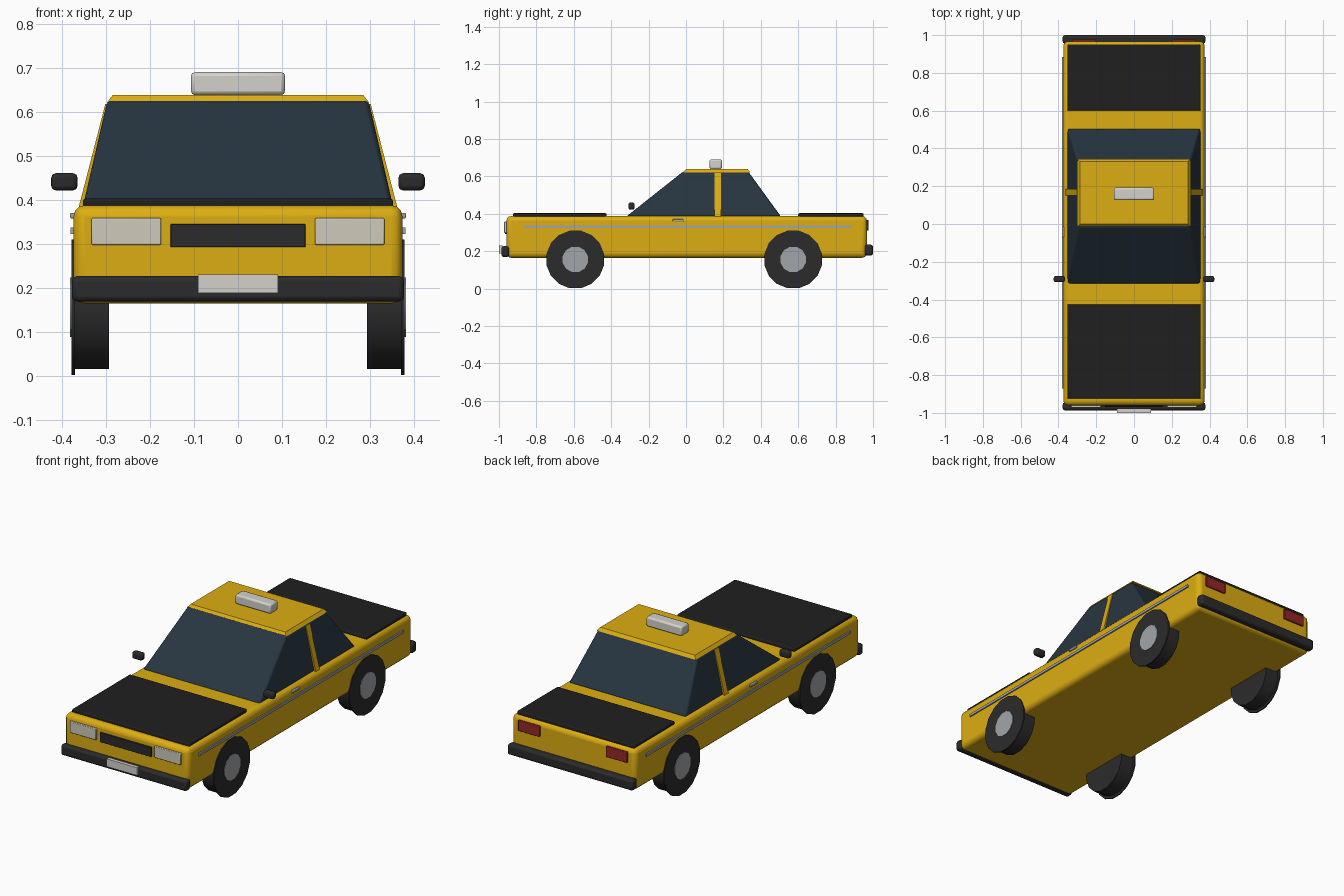
import bpy, bmesh
from math import pi
from mathutils import Matrix

if "Cube" in bpy.data.objects:
    bpy.data.objects.remove(bpy.data.objects["Cube"])


def mat(name, r, g, b):
    m = bpy.data.materials.new(name)
    m.diffuse_color = (r, g, b, 1)
    m.use_nodes = True
    m.node_tree.nodes["Principled BSDF"].inputs["Base Color"].default_value = m.diffuse_color
    return m


YELLOW = mat("yellow_paint", 0.72, 0.42, 0.006)
BLACK = mat("black_panel", 0.014, 0.014, 0.014)
RUBBER = mat("rubber", 0.024, 0.024, 0.025)
GLASS = mat("tinted_glass", 0.02, 0.036, 0.052)
LAMP = mat("lamp", 0.62, 0.6, 0.5)
WHITE = mat("white_plastic", 0.65, 0.64, 0.6)
RED = mat("red_lamp", 0.3, 0.02, 0.02)
CHROME = mat("metal", 0.36, 0.38, 0.4)


def finish(name, bm, material, bevel=0, segments=2, mirror=False):
    bmesh.ops.recalc_face_normals(bm, faces=bm.faces)
    me = bpy.data.meshes.new(name)
    bm.to_mesh(me)
    bm.free()
    ob = bpy.data.objects.new(name, me)
    bpy.context.collection.objects.link(ob)
    me.materials.append(material)
    if bevel:
        b = ob.modifiers.new("bevel", 'BEVEL')
        b.width, b.segments = bevel, segments
        b.limit_method = 'ANGLE'
    if mirror:
        ob.modifiers.new("mirror", 'MIRROR').use_mirror_merge = False
    bpy.context.view_layer.objects.active = ob
    bpy.ops.object.select_all(action='DESELECT')
    ob.select_set(True)
    bpy.ops.object.shade_smooth_by_angle(angle=pi / 6)
    return ob


def block(name, x, y, z, material, top=None, **kw):
    """Box from (min, max) ranges; top = (x range, y range) tapers it."""
    tx, ty = top or (x, y)
    bm = bmesh.new()
    rings = []
    for (x0, x1), (y0, y1), h in ((x, y, z[0]), (tx, ty, z[1])):
        rings.append([bm.verts.new(p) for p in
                      ((x0, y0, h), (x1, y0, h), (x1, y1, h), (x0, y1, h))])
    lo, hi = rings
    bm.faces.new(lo)
    bm.faces.new(hi)
    for i in range(4):
        j = (i + 1) % 4
        bm.faces.new((lo[i], lo[j], hi[j], hi[i]))
    return finish(name, bm, material, **kw)


def disc(name, x0, x1, y, z, r, sides, material):
    """Cylinder along x, mirrored to both sides."""
    bm = bmesh.new()
    m = (Matrix.Translation(((x0 + x1) / 2, y, z)) @ Matrix.Rotation(pi / 2, 4, 'Y')
         @ Matrix.Rotation(pi / sides, 4, 'Z'))
    bmesh.ops.create_cone(bm, cap_ends=True, segments=sides, radius1=r,
                          radius2=r, depth=x1 - x0, matrix=m)
    return finish(name, bm, material, mirror=True)


# Body shell, hood and trunk lid
block("body", (-.374, .374), (-.96, .967), (.165, .388), YELLOW, bevel=.025, segments=3)
block("hood", (-.353, .353), (-.925, -.425), (.38, .403), BLACK, bevel=.006)
block("trunk_lid", (-.353, .353), (.6, .95), (.38, .403), BLACK, bevel=.006)

# Cabin glass, roof, door pillars
block("cabin_glass", (-.353, .353), (-.32, .508), (.385, .627), GLASS,
      top=((-.297, .297), (-.014, .332)), bevel=.01)
block("roof", (-.298, .298), (-.014, .343), (.622, .639), YELLOW,
      top=((-.285, .285), (.0, .33)))
block("door_pillar", (.33, .362), (.152, .186), (.385, .618), YELLOW,
      top=((.27, .302), (.152, .186)), mirror=True)

# Roof sign
block("roof_sign", (-.107, .107), (.126, .192), (.639, .691), WHITE, bevel=.009)

# Bumpers and front plate
block("front_bumper", (-.378, .378), (-.987, -.945), (.169, .227), RUBBER, bevel=.012)
block("rear_bumper", (-.378, .378), (.955, 1.0), (.177, .235), RUBBER, bevel=.012)
block("front_plate", (-.091, .091), (-1.0, -.98), (.189, .231), WHITE)

# Lamps and grille
block("headlight", (.175, .333), (-.972, -.945), (.298, .359), LAMP, bevel=.003, mirror=True)
block("grille", (-.154, .154), (-.968, -.945), (.293, .345), RUBBER, bevel=.002)
block("tail_light", (.2, .328), (.95, .976), (.31, .368), RED, bevel=.003, mirror=True)

# Side trim, door handles, mirrors
block("side_trim", (.365, .381), (-.872, .883), (.323, .337), CHROME, mirror=True)
block("door_handle", (.365, .382), (-.071, -.013), (.358, .371), CHROME, bevel=.003, mirror=True)
block("side_mirror", (.365, .425), (-.308, -.275), (.422, .461), RUBBER, bevel=.01, mirror=True)

# Wheels: inner tyre, wider outer face, hub cap
for place, y in (("front", -.592), ("rear", .573)):
    disc(place + "_tyre", .293, .372, y, .156, .143, 16, RUBBER)
    disc(place + "_tyre_face", .371, .379, y, .156, .157, 16, RUBBER)
    disc(place + "_hub", .372, .382, y, .156, .07, 12, CHROME)
